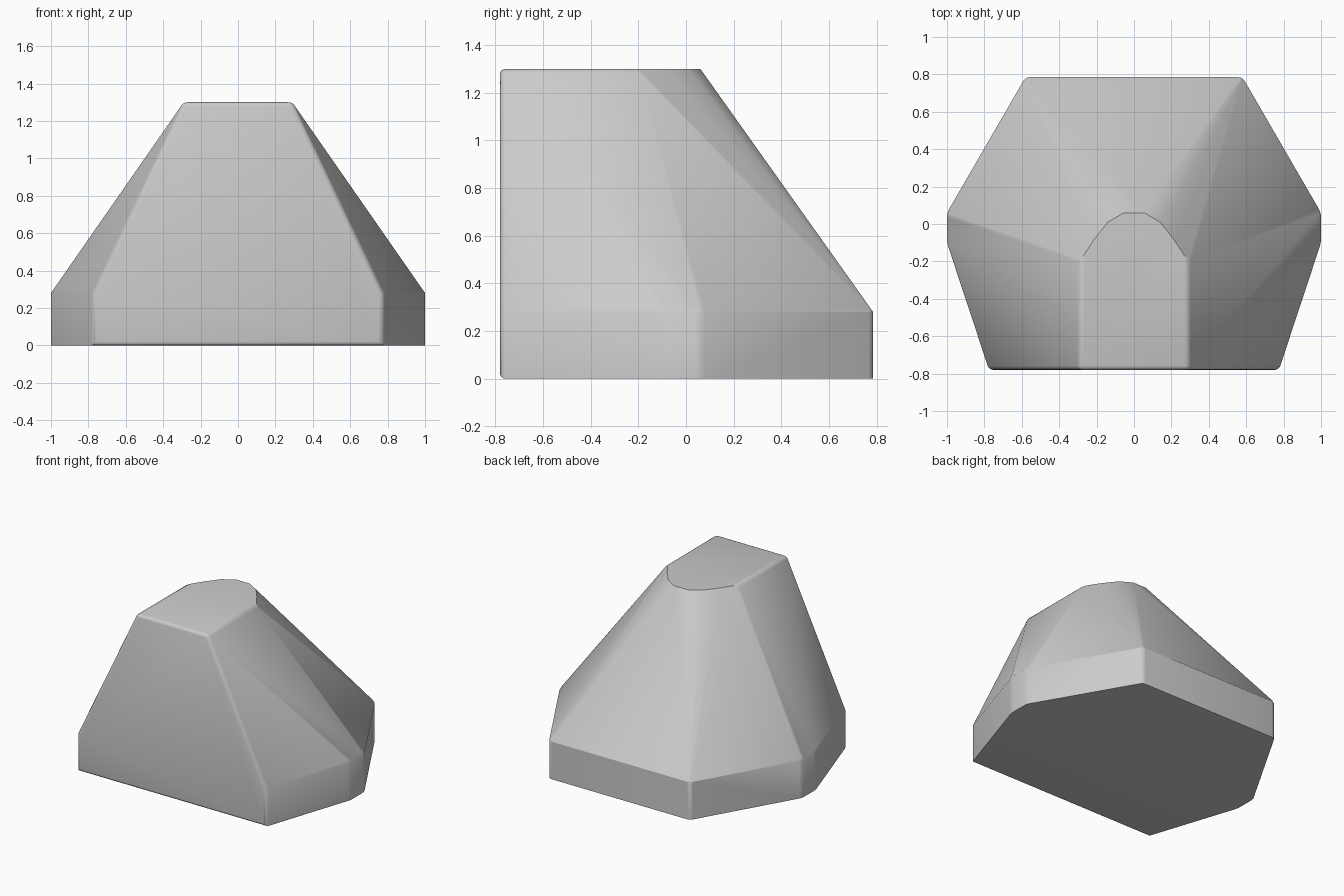
import bpy
import bmesh
import math

cube = bpy.data.objects.get("Cube")
if cube:
    bpy.data.objects.remove(cube, do_unlink=True)

# One plain grey material
grey = bpy.data.materials.new("plain grey")
grey.use_nodes = True
colour = (0.6, 0.6, 0.6, 1)
grey.diffuse_color = colour
grey.node_tree.nodes["Principled BSDF"].inputs["Base Color"].default_value = colour

RIM, TOP = 0.28, 1.3
# Half outlines on +x, running from the front to the back
base_half = [(0.775, -0.78), (1, -0.1), (1, 0.06), (0.58, 0.785)]
top_half = [(0.29, -0.78), (0.29, -0.2), (0.215, -0.085), (0.14, 0.01), (0.055, 0.06)]

bm = bmesh.new()


def ring(half, z):
    """Make both halves of an outline: the +x side, then the -x side."""
    return [[bm.verts.new((s * x, y, z)) for x, y in half] for s in (1, -1)]


foot, rim, top = ring(base_half, 0), ring(base_half, RIM), ring(top_half, TOP)

# Floor, flat arched top, front and back faces
bm.faces.new(foot[0] + foot[1][::-1])
bm.faces.new(top[0] + top[1][::-1])
front = bm.faces.new([foot[1][0], foot[0][0], rim[0][0], top[0][0], top[1][0], rim[1][0]])
bm.faces.new([foot[0][-1], foot[1][-1], rim[1][-1], rim[0][-1]])
bm.faces.new([rim[0][-1], rim[1][-1], top[1][-1], top[0][-1]])

soft = set(front.edges)
for f, r, t in zip(foot, rim, top):
    # Low upright walls
    for i in range(len(f) - 1):
        bm.faces.new([f[i], f[i + 1], r[i + 1], r[i]])
    # Sloping sides
    bm.faces.new([r[0], r[1], t[0]])
    bm.faces.new([r[1], r[2], t[1], t[0]])
    bm.faces.new([r[2], r[3], t[1]])
    # Rounded back corner, fanned from the base corner up to the arch
    for a, b in zip(t[1:], t[2:]):
        bm.faces.new([r[3], b, a])
    soft.add(bm.edges.get((t[0], t[1])))
    soft.update(bm.edges.get(pair) for pair in zip(f[1:], r[1:]))

# Rounded front outline, top sides and wall corners
bmesh.ops.recalc_face_normals(bm, faces=bm.faces[:])
bmesh.ops.bevel(bm, geom=list(soft), offset=0.022, offset_type='OFFSET',
                segments=3, profile=0.5, affect='EDGES', clamp_overlap=True)
bmesh.ops.recalc_face_normals(bm, faces=bm.faces[:])

mesh = bpy.data.meshes.new("tapered_block")
bm.to_mesh(mesh)
bm.free()
mesh.materials.append(grey)
block = bpy.data.objects.new("tapered_block", mesh)
bpy.context.collection.objects.link(block)

# Smooth shading with sharp rims
bpy.ops.object.select_all(action='DESELECT')
block.select_set(True)
bpy.context.view_layer.objects.active = block
bpy.ops.object.shade_smooth_by_angle(angle=math.radians(32))
